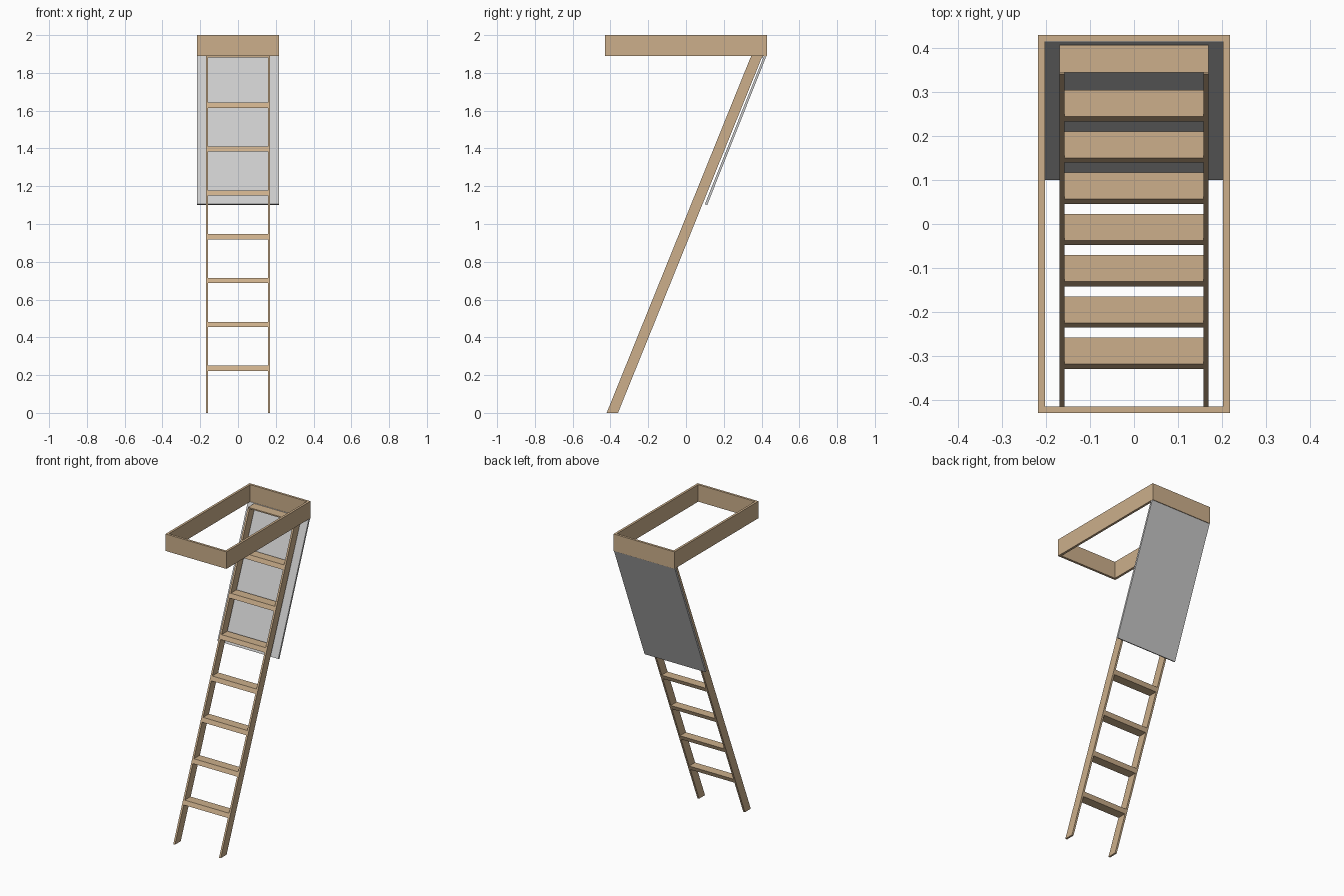
import bpy

if "Cube" in bpy.data.objects:
    bpy.data.objects.remove(bpy.data.objects["Cube"])

def material(name, rgb):
    m = bpy.data.materials.new(name)
    m.diffuse_color = (*rgb, 1)
    m.use_nodes = True
    m.node_tree.nodes["Principled BSDF"].inputs["Base Color"].default_value = m.diffuse_color
    return m

wood = material("light_wood", (0.604, 0.429, 0.258))
grey = material("pale_grey", (0.6, 0.6, 0.6))

def add_mesh(name, verts, faces, mat):
    me = bpy.data.meshes.new(name)
    me.from_pydata(verts, [], faces)
    me.materials.append(mat)
    ob = bpy.data.objects.new(name, me)
    bpy.context.collection.objects.link(ob)
    return ob

def extrude_x(name, profile, x0, x1, mat):
    """Side profile of (y, z) points, counter-clockwise, extruded from x0 to x1."""
    n = len(profile)
    verts = [(x, y, z) for x in (x0, x1) for y, z in profile]
    faces = [tuple(reversed(range(n))), tuple(range(n, 2 * n))]
    faces += [(i, (i + 1) % n, n + (i + 1) % n, n + i) for i in range(n)]
    return add_mesh(name, verts, faces, mat)

SLOPE = 0.765 / 1.89      # ladder lean, y per z
FOOT, DEPTH = -0.42, 0.06  # front edge at the floor, horizontal depth
TOP = 1.89                 # underside of the hatch frame

def leaning(z0, z1):
    """Slice of the leaning ladder between two heights."""
    a, b = FOOT + SLOPE * z0, FOOT + SLOPE * z1
    return [(a, z0), (a + DEPTH, z0), (b + DEPTH, z1), (b, z1)]

# Hatch frame: open rectangular ring
W, D, T = 0.218, 0.43, 0.015
ring = [(-1, -1), (1, -1), (1, 1), (-1, 1)]
verts = [(sx * (W - t), sy * (D - t), z)
         for z in (TOP, 2.0) for t in (0, T) for sx, sy in ring]
faces = []
for i in range(4):
    j = (i + 1) % 4
    faces += [(i, j, 8 + j, 8 + i), (4 + j, 4 + i, 12 + i, 12 + j),
              (8 + i, 8 + j, 12 + j, 12 + i), (j, i, 4 + i, 4 + j)]
add_mesh("hatch_frame", verts, faces, wood)

# Side rails
for name, x in (("left_rail", -0.17), ("right_rail", 0.158)):
    extrude_x(name, leaning(0, TOP - 0.008), x, x + 0.012, wood)

# Treads, cut to the lean of the rails
for i in range(7):
    z = 0.223 + 0.232 * i
    extrude_x(f"tread_{i + 1}", leaning(z, z + 0.027), -0.158, 0.158, wood)

# Thin top plate over both rails
extrude_x("top_plate", [(0.345, TOP - 0.008), (0.408, TOP - 0.008),
                        (0.408, TOP), (0.345, TOP)], -0.17, 0.17, wood)

# Hatch door hanging behind the ladder
extrude_x("hatch_door", [(0.100, 1.105), (0.112, 1.10), (0.426, TOP), (0.413, TOP)],
          -0.218, 0.218, grey)
